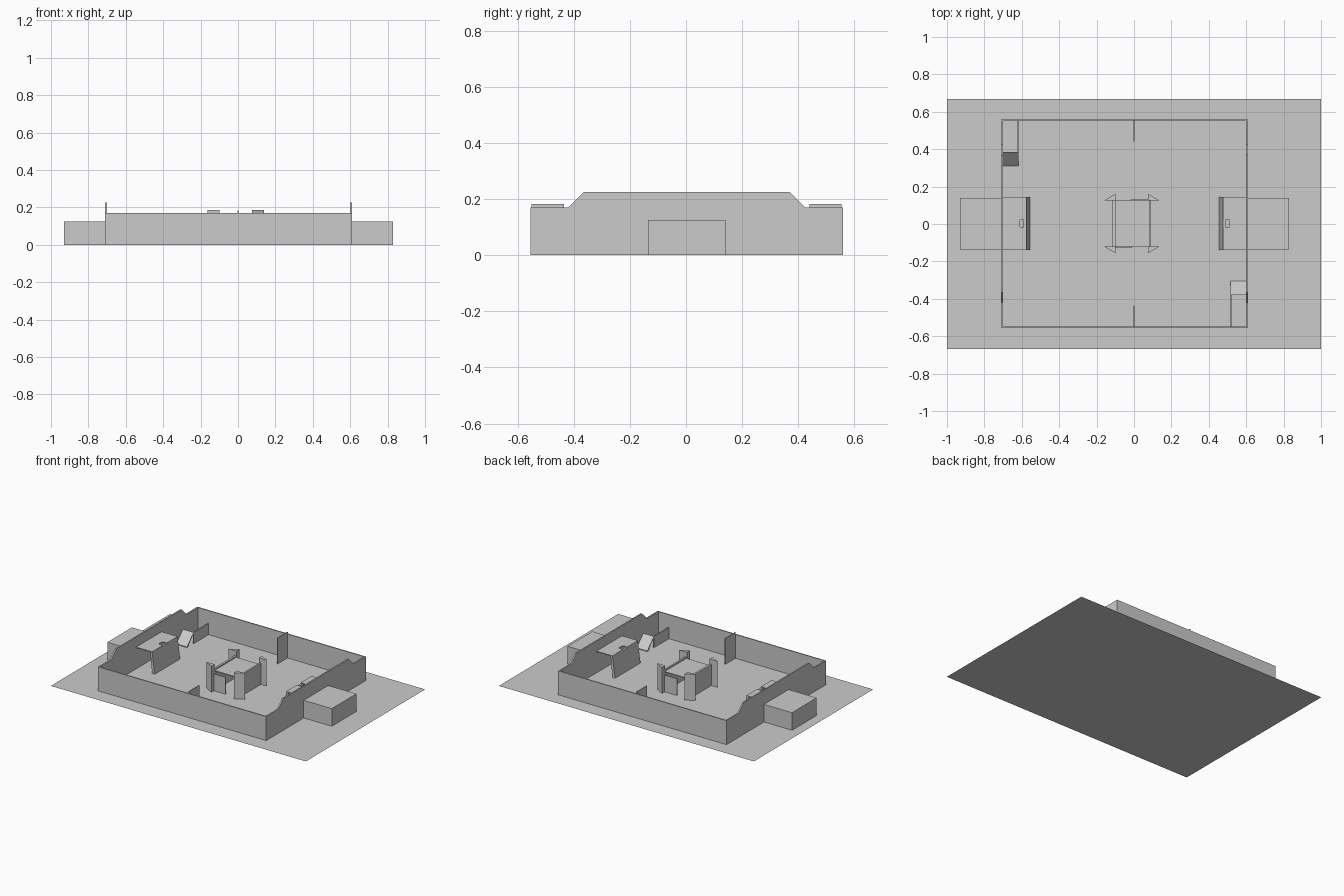
import bpy, bmesh

if "Cube" in bpy.data.objects:
    bpy.data.objects.remove(bpy.data.objects["Cube"])

CX, CY = -0.05, 0.0025   # centre of the walled arena


def prism(name, pts, axis, a, b):
    """Extrude a 2D profile along an axis: x takes (y,z), y takes (x,z), z takes (x,y)."""
    def place(p, t):
        return {'x': (t, p[0], p[1]), 'y': (p[0], t, p[1]), 'z': (p[0], p[1], t)}[axis]
    bm = bmesh.new()
    lo = [bm.verts.new(place(p, a)) for p in pts]
    hi = [bm.verts.new(place(p, b)) for p in pts]
    bm.faces.new(lo)
    bm.faces.new(hi[::-1])
    n = len(pts)
    for i in range(n):
        j = (i + 1) % n
        bm.faces.new((lo[i], hi[i], hi[j], lo[j]))
    bmesh.ops.recalc_face_normals(bm, faces=bm.faces)
    me = bpy.data.meshes.new(name)
    bm.to_mesh(me)
    bm.free()
    ob = bpy.data.objects.new(name, me)
    bpy.context.collection.objects.link(ob)
    return ob


def box(name, x0, x1, y0, y1, z0, z1):
    return prism(name, [(x0, y0), (x1, y0), (x1, y1), (x0, y1)], 'z', z0, z1)


# Floor sheet
bpy.ops.mesh.primitive_plane_add(size=2)
floor = bpy.context.object
floor.name = "floor"
floor.scale = (1, 0.668, 1)

# Long perimeter walls
box("front_wall", -0.70, 0.60, -0.555, -0.547, 0, 0.17)
box("back_wall", -0.70, 0.60, 0.552, 0.56, 0, 0.17)

# End walls with a raised middle
end_profile = [(-0.555, 0), (0.56, 0), (0.56, 0.17), (0.425, 0.17), (0.37, 0.225),
               (-0.365, 0.225), (-0.42, 0.17), (-0.555, 0.17)]
prism("left_end_wall", end_profile, 'x', -0.71, -0.70)
prism("right_end_wall", end_profile, 'x', 0.60, 0.61)

# Short dividers on the long walls
box("front_divider", -0.004, 0.002, -0.55, -0.435, 0, 0.183)
box("back_divider", -0.004, 0.002, 0.44, 0.555, 0, 0.183)

# Parts at each end, built once and turned half a revolution for the other end
for side, s in (("left", 1), ("right", -1)):
    def turn(pts):
        return [(CX + s * (x - CX), CY + s * (y - CY)) for x, y in pts]

    def tx(pts):
        return [(CX + s * (x - CX), z) for x, z in pts]

    def ty(pts):
        return [(CY + s * (y - CY), z) for y, z in pts]

    def rect(x0, x1, y0, y1):
        return turn([(x0, y0), (x1, y0), (x1, y1), (x0, y1)])

    # Booth outside the end wall
    prism(side + "_outer_booth", rect(-0.93, -0.71, -0.135, 0.14), 'z', 0, 0.125)
    # Shelf with a small notch, carried by a leaning panel
    shelf = [(-0.70, -0.14), (-0.575, -0.14), (-0.575, -0.02), (-0.605, -0.02),
             (-0.61, -0.015), (-0.61, 0.02), (-0.605, 0.025), (-0.575, 0.025),
             (-0.575, 0.145), (-0.70, 0.145)]
    prism(side + "_shelf", turn(shelf), 'z', 0.148, 0.154)
    prism(side + "_shelf_panel",
          tx([(-0.575, 0), (-0.555, 0), (-0.575, 0.148), (-0.59, 0.148)]),
          'y', CY - 0.1425, CY + 0.1425)
    # Corner lane: side panel and sloped chute plate
    prism(side + "_lane_panel", rect(-0.623, -0.617, 0.385, 0.553), 'z', 0, 0.08)
    x0, x1 = (p[0] for p in turn([(-0.70, 0), (-0.617, 0)]))
    prism(side + "_lane_chute",
          ty([(0.31, 0), (0.317, 0), (0.385, 0.073), (0.385, 0.08), (0.31, 0.006)]),
          'x', min(x0, x1), max(x0, x1))

# Central shelter
M = -0.012
box("shelter_roof", -0.10, 0.08, -0.12, 0.125, 0.135, 0.141)
box("shelter_left_wall", -0.115, -0.10, -0.12, 0.125, 0, 0.15)
box("shelter_right_wall", 0.08, 0.092, -0.12, 0.125, 0, 0.15)
box("shelter_front_panel", -0.10, -0.01, -0.127, -0.121, 0, 0.12)
box("shelter_back_panel", -0.02, 0.08, 0.126, 0.132, 0, 0.12)

# Triangular corner posts
for nx, sx in (("left", -1), ("right", 1)):
    for ny, sy in (("front", -1), ("back", 1)):
        tri = [(0.088, 0.122), (0.15, 0.122), (0.088, 0.158)]
        prism(f"{ny}_{nx}_post", [(M + sx * x, CY + sy * y) for x, y in tri],
              'z', 0, 0.185)
